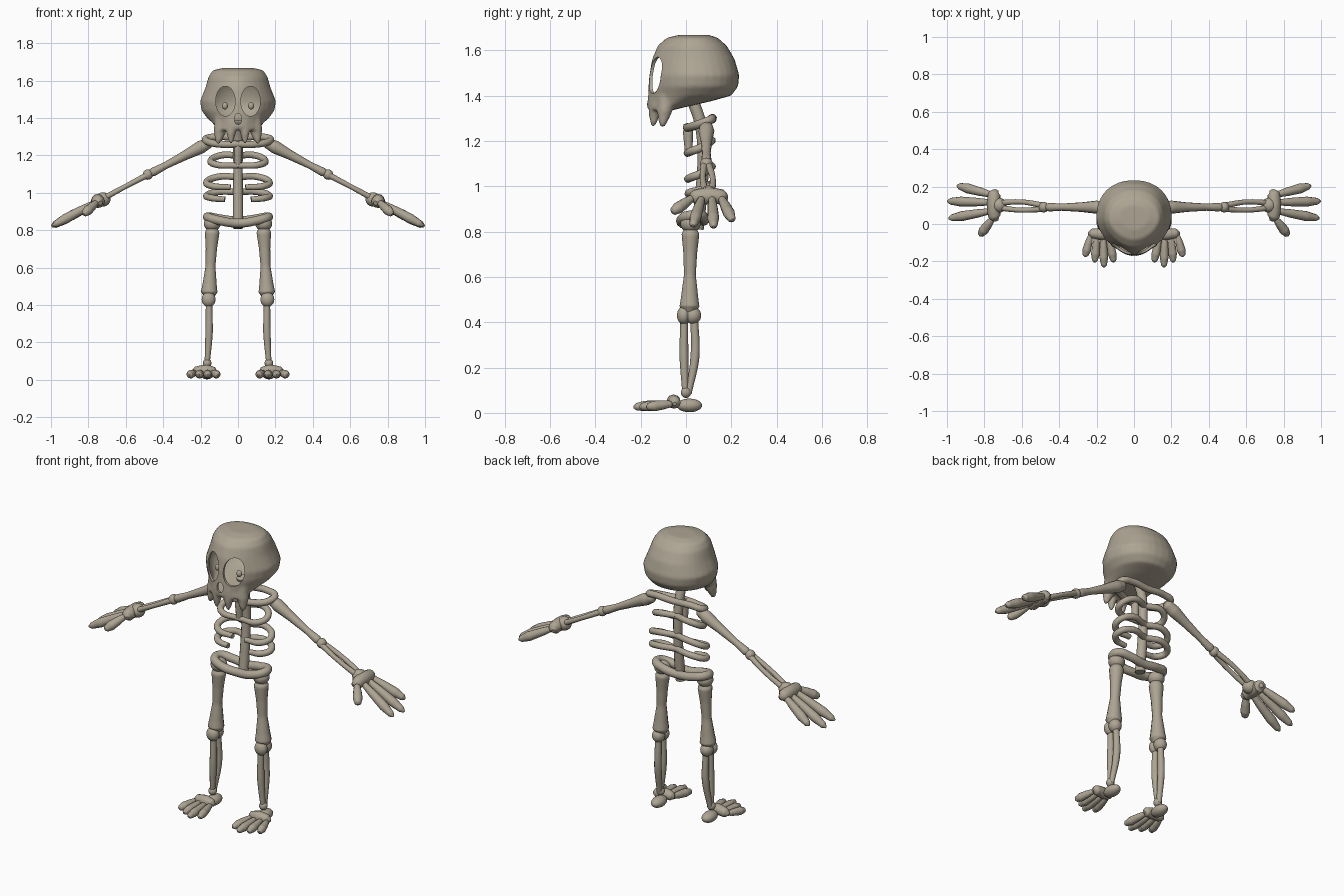
import bpy, bmesh, math
from mathutils import Vector, Matrix

if "Cube" in bpy.data.objects:
    bpy.data.objects.remove(bpy.data.objects["Cube"])

BONE = (0.42, 0.375, 0.295, 1)
bone_mat = bpy.data.materials.new("bone")
bone_mat.use_nodes = True
bone_mat.diffuse_color = BONE
bsdf = bone_mat.node_tree.nodes["Principled BSDF"]
bsdf.inputs["Base Color"].default_value = BONE
bsdf.inputs["Roughness"].default_value = 0.7


def add(name, data):
    ob = bpy.data.objects.new(name, data)
    bpy.context.collection.objects.link(ob)
    return ob


def finish(me):
    me.materials.clear()
    me.materials.append(bone_mat)
    me.shade_smooth()
    me.set_sharp_from_angle(angle=math.radians(50))


def baked(ob):
    """Mesh of an object with its modifiers or bevel applied."""
    dg = bpy.context.evaluated_depsgraph_get()
    dg.update()
    return bpy.data.meshes.new_from_object(ob.evaluated_get(dg))


def tube(name, pts, radii, closed=False):
    """Round bone along a smooth path with a radius at each point."""
    cu = bpy.data.curves.new(name, 'CURVE')
    cu.dimensions = '3D'
    cu.bevel_depth = 1
    cu.bevel_resolution = 4
    cu.resolution_u = 8
    cu.use_fill_caps = True
    sp = cu.splines.new('BEZIER')
    sp.bezier_points.add(len(pts) - 1)
    sp.use_cyclic_u = closed
    for i, (bp, p) in enumerate(zip(sp.bezier_points, pts)):
        bp.co = p
        bp.radius = radii[i] if isinstance(radii, (list, tuple)) else radii
        bp.handle_left_type = bp.handle_right_type = 'AUTO'
    ob = add(name + "_path", cu)
    me = baked(ob)
    bpy.data.objects.remove(ob)
    me.name = name
    finish(me)
    return add(name, me)


def bone(name, a, b, profile):
    """Straight bone from a to b; profile is (fraction, radius) pairs."""
    a, b = Vector(a), Vector(b)
    return tube(name, [a.lerp(b, t) for t, r in profile], [r for t, r in profile])


def digit(name, a, b, r):
    return bone(name, a, b, [(0, r * .35), (.08, r * .7), (.35, r * .95),
                             (.7, r * 1.1), (.93, r * .75), (1, r * .25)])


def ball(name, loc, size):
    bm = bmesh.new()
    bmesh.ops.create_uvsphere(bm, u_segments=24, v_segments=14, radius=1,
                              matrix=Matrix.LocRotScale(Vector(loc), None, Vector(size)))
    me = bpy.data.meshes.new(name)
    bm.to_mesh(me)
    bm.free()
    finish(me)
    return add(name, me)


# Skull: rings of (height, half width, front, back), pointed towards the face
RINGS = [(1.668, .08, -.03, .10), (1.655, .135, -.085, .14), (1.62, .158, -.125, .18),
         (1.56, .175, -.15, .215), (1.49, .203, -.162, .235), (1.44, .195, -.166, .23),
         (1.40, .165, -.17, .20), (1.375, .138, -.172, .11), (1.35, .118, -.172, 0),
         (1.335, .108, -.165, -.06)]


def skull_loft(bm, scale=1.0):
    loops, n, mid = [], 32, Vector((0, .03, 1.5))
    for z, w, front, back in RINGS:
        yc = front + (back - front) * .5
        loop = []
        for i in range(n):
            a = 2 * math.pi * i / n
            c, s = math.cos(a), math.sin(a)
            e = 2 / (1.75 if s < 0 else 2.2)
            x = math.copysign(abs(c) ** e, c) * w
            y = yc + math.copysign(abs(s) ** e, s) * (back - front) / 2
            p = Vector((x, y, z))
            loop.append(bm.verts.new(mid + (p - mid) * scale))
        loops.append(loop)
    for up, low in zip(loops, loops[1:]):
        for i in range(n):
            j = (i + 1) % n
            bm.faces.new((up[i], low[i], low[j], up[j]))
    bm.faces.new(loops[0])
    bm.faces.new(loops[-1][::-1])
    bmesh.ops.recalc_face_normals(bm, faces=bm.faces)


def loft_object(name, scale):
    bm = bmesh.new()
    skull_loft(bm, scale)
    me = bpy.data.meshes.new(name)
    bm.to_mesh(me)
    bm.free()
    return add(name, me)


def cutter(name, x, y, z, rx, rz, depth):
    """Oval hole running front to back."""
    bm = bmesh.new()
    bmesh.ops.create_cone(bm, cap_ends=True, segments=40, radius1=1, radius2=1, depth=depth)
    bm.transform(Matrix.Translation((x, y, z)) @ Matrix.Diagonal((rx, 1, rz, 1))
                 @ Matrix.Rotation(math.pi / 2, 4, 'X'))
    me = bpy.data.meshes.new(name)
    bm.to_mesh(me)
    bm.free()
    return add(name, me)


# Fangs are merged into the skull and blended
skull = loft_object("skull", 1)
bm = bmesh.new()
bm.from_mesh(skull.data)
for s in (1, -1):
    for top, tip, r in (((.085, -.085, 1.40), (.108, -.105, 1.262), .04),
                        ((.035, -.135, 1.38), (.038, -.145, 1.262), .03)):
        fang = bone("fang", (s * top[0], *top[1:]), (s * tip[0], *tip[1:]),
                    [(0, r), (.5, r * .85), (.8, r * .55), (1, r * .25)])
        bm.from_mesh(fang.data)
        bpy.data.objects.remove(fang)
bm.to_mesh(skull.data)
bm.free()
remesh = skull.modifiers.new("blend", 'REMESH')
remesh.mode = 'VOXEL'
remesh.voxel_size = .0085
smooth = skull.modifiers.new("soften", 'SMOOTH')
smooth.factor = .5
smooth.iterations = 5

# Hollow inside, eye sockets and nose
cutters = [loft_object("cavity", .93)]
for s in (1, -1):
    cutters.append(cutter("socket", s * .067, -.13, 1.49, .052, .08, .16))
cutters.append(cutter("nose_hole", 0, -.16, 1.395, .02, .029, .06))
for c in cutters:
    c.hide_render = True
    mod = skull.modifiers.new(c.name, 'BOOLEAN')
    mod.operation = 'DIFFERENCE'
    mod.solver = 'EXACT'
    mod.object = c
me = baked(skull)
skull.modifiers.clear()
skull.data = me
finish(me)
for c in cutters:
    bpy.data.objects.remove(c)
for s in (1, -1):
    ball("pupil", (s * .07, -.088, 1.465), (.016, .014, .019))

# Spine, breastbone, collar and pelvis
tube("spine", [(0, .03, 1.38), (0, .065, 1.27), (0, .075, 1.1), (0, .065, .95), (0, .05, .81)],
     [.026, .026, .025, .027, .028])
bone("breastbone", (0, .008, 1.275), (0, .012, 1.14), [(0, .018), (.3, .022), (1, .016)])


def ring(name, half, r):
    """Closed loop given by its +x half, from front centre to back centre."""
    return tube(name, half + [(-x, y, z) for x, y, z in half[-2:0:-1]], r, True)


ring("collar", [(0, .005, 1.26), (.09, .015, 1.26), (.165, .06, 1.275), (.17, .1, 1.29),
                (.11, .115, 1.3), (0, .115, 1.295)], .019)
ring("pelvis", [(0, -.012, .838), (.1, -.018, .852), (.158, .01, .868), (.155, .055, .872),
                (.09, .078, .86), (0, .078, .85)], .024)

for s in (1, -1):
    side = "left_" if s > 0 else "right_"

    def m(x, y, z):
        return (s * x, y, z)

    # Ribs curl from the spine round to the front
    for back_z, front_z, w, end in ((1.2, 1.145, .145, .0), (1.085, 1.03, .168, .04),
                                    (1.005, .965, .168, .07)):
        mid_z = (back_z + front_z) / 2
        tube(side + "rib", [m(0, .09, back_z), m(w * .65, .112, back_z), m(w, .07, mid_z),
                            m(w * .85, .02, front_z + .008), m(end, .01, front_z)],
             [.017, .018, .018, .018, .015])

    # Arm
    bone(side + "upper_arm", m(.14, .09, 1.275), m(.47, .09, 1.103),
         [(0, .012), (.05, .028), (.18, .035), (.45, .025), (.75, .019), (.95, .023), (1, .018)])
    ball(side + "elbow", m(.482, .09, 1.098), (.027, .028, .028))
    for d in (1, -1):
        tube(side + "forearm", [m(.49, .09 + d * .01, 1.093), m(.60, .096 + d * .022, 1.035),
                                m(.73, .1 + d * .012, .965)], [.016, .013, .016])

    # Hand
    ball(side + "wrist", m(.722, .1, .965), (.04, .04, .038))
    tube(side + "palm", [m(.735, .018, .945), m(.745, .04, .952), m(.748, .1, .957),
                         m(.745, .16, .952), m(.735, .18, .945)], [.012, .033, .038, .033, .012])
    for name, a, b in (("thumb", (.755, .03, .95), (.825, -.062, .885)),
                       ("finger", (.76, .07, .95), (.99, .03, .825)),
                       ("finger", (.76, .115, .95), (.997, .122, .82)),
                       ("finger", (.755, .155, .95), (.945, .205, .85))):
        digit(side + name, m(*a), m(*b), .024)

    # Leg
    ball(side + "hip", m(.138, .02, .835), (.045, .045, .04))
    bone(side + "thigh", m(.137, .02, .81), m(.155, .015, .445),
         [(0, .03), (.06, .04), (.3, .031), (.55, .027), (.8, .038), (.93, .045), (1, .03)])
    ball(side + "kneecap", m(.157, -.01, .43), (.037, .03, .04))
    ball(side + "knee", m(.157, .03, .43), (.035, .037, .038))
    for y in (-.008, .036):
        tube(side + "shin", [m(.155, y, .42), m(.155, y * 1.1, .25), m(.165, y * .3, .085)],
             [.017, .02, .014])
    ball(side + "ankle", m(.165, 0, .09), (.023, .023, .024))

    # Foot
    ball(side + "heel", m(.165, .015, .033), (.036, .056, .03))
    tube(side + "midfoot", [m(.115, -.055, .04), m(.13, -.055, .045), m(.17, -.055, .05),
                            m(.225, -.05, .045), m(.245, -.05, .04)],
         [.008, .024, .031, .026, .008])
    for a, b in ((.232, (.262, -.175)), (.198, (.21, -.205)),
                 (.165, (.16, -.232)), (.135, (.108, -.205))):
        digit(side + "toe", m(a, -.06, .04), m(*b, .026), .021)
